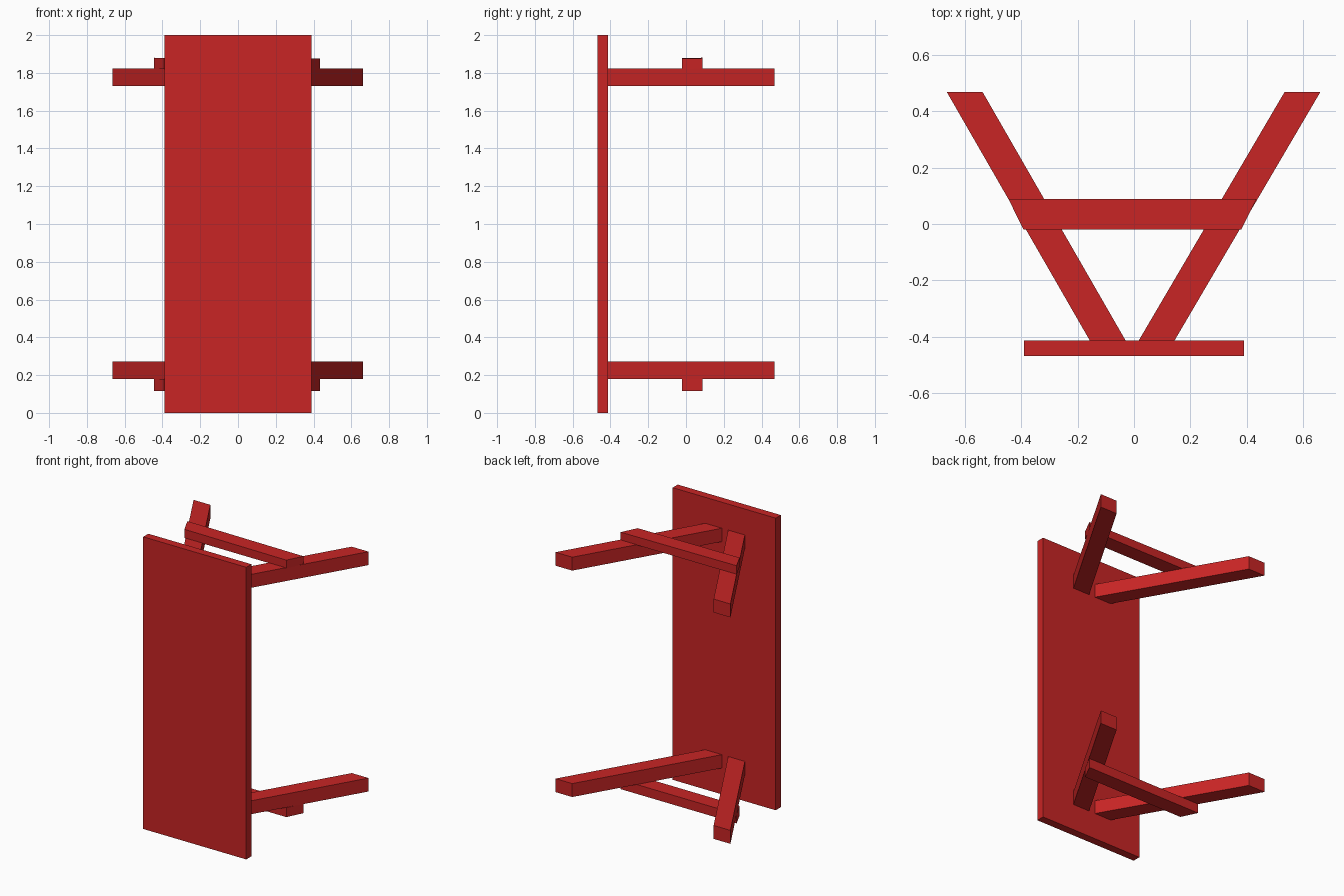
import bpy
import bmesh

if "Cube" in bpy.data.objects:
    bpy.data.objects.remove(bpy.data.objects["Cube"])

red = bpy.data.materials.new("red paint")
red.diffuse_color = (0.58, 0.018, 0.018, 1.0)
red.use_nodes = True
red.node_tree.nodes["Principled BSDF"].inputs["Base Color"].default_value = red.diffuse_color


def prism(name, outline, bottom, top):
    """Extrude a counter-clockwise plan outline; bottom/top give z for each x."""
    bm = bmesh.new()
    low = [bm.verts.new((x, y, bottom(x))) for x, y in outline]
    high = [bm.verts.new((x, y, top(x))) for x, y in outline]
    n = len(outline)
    bm.faces.new(low[::-1])
    bm.faces.new(high)
    for i in range(n):
        j = (i + 1) % n
        bm.faces.new((low[i], low[j], high[j], high[i]))
    bmesh.ops.recalc_face_normals(bm, faces=bm.faces)
    mesh = bpy.data.meshes.new(name)
    bm.to_mesh(mesh)
    bm.free()
    mesh.materials.append(red)
    obj = bpy.data.objects.new(name, mesh)
    bpy.context.collection.objects.link(obj)
    return obj


def flat(z):
    return lambda x: z


# Upright front panel
FRONT, BACK = -0.468, -0.413
prism("panel", [(-0.39, FRONT), (0.39, FRONT), (0.39, BACK), (-0.39, BACK)],
      flat(0.0), flat(2.0))

# Splayed arms behind the panel, in a lower and an upper pair
left_arm = [(-0.157, BACK), (-0.03, BACK), (-0.537, 0.468), (-0.664, 0.468)]
right_arm = [(0.017, BACK), (0.144, BACK), (0.661, 0.468), (0.534, 0.468)]
for level, z in (("lower", 0.18), ("upper", 1.73)):
    prism(level + "_left_arm", left_arm, flat(z), flat(z + 0.092))
    prism(level + "_right_arm", right_arm, flat(z), flat(z + 0.092))

# Crossbars with angled ends, outside each pair of arms
bar = [(-0.392, -0.02), (0.38, -0.02), (0.434, 0.088), (-0.445, 0.088)]
prism("lower_crossbar", bar, flat(0.116), flat(0.18))
# The upper bar drops very slightly to the right
prism("upper_crossbar", bar, flat(1.82), lambda x: 1.8775 - 0.006 * x)
